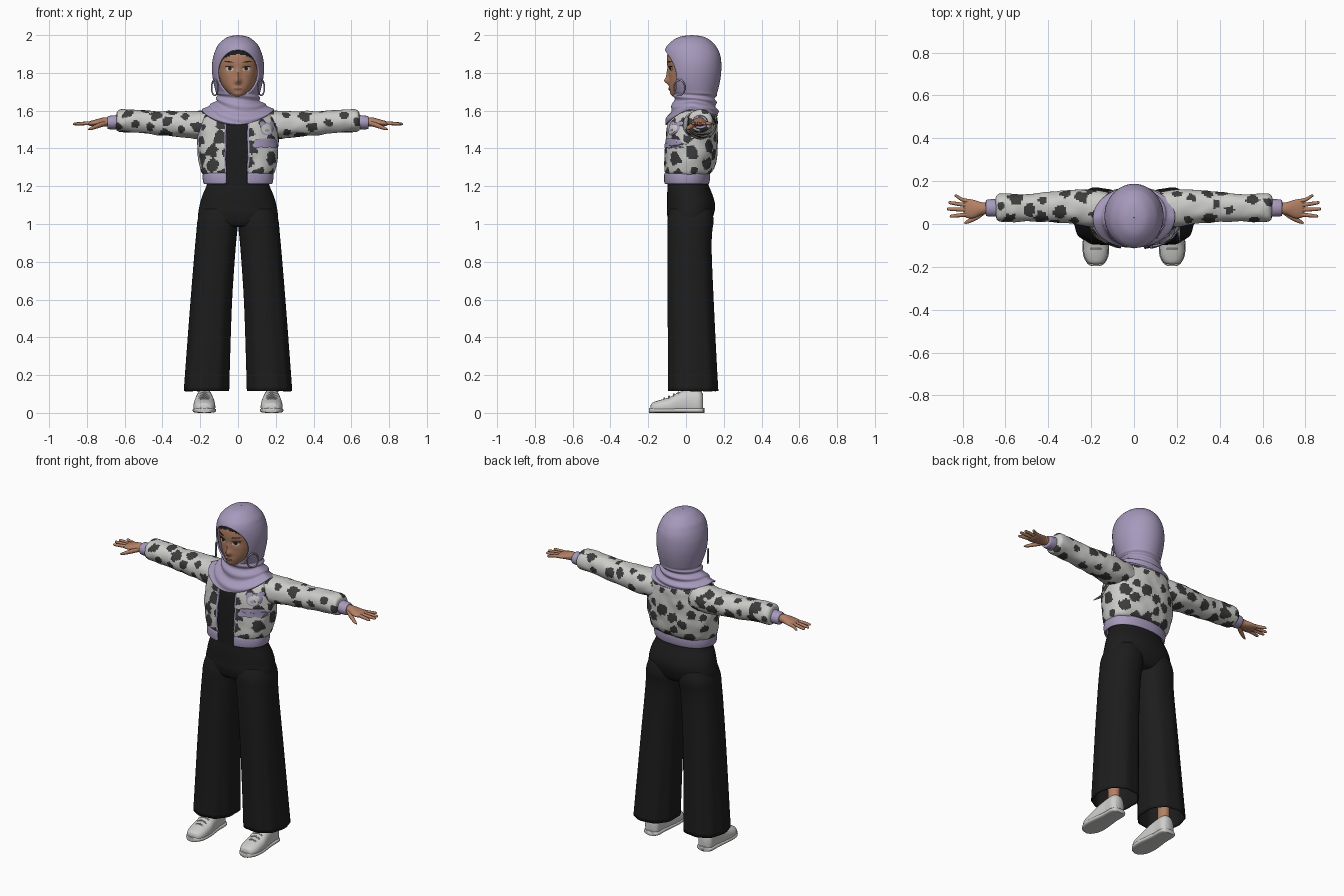
import bpy, bmesh, math, random
from mathutils import Vector, noise
from mathutils.bvhtree import BVHTree

if "Cube" in bpy.data.objects:
    bpy.data.objects.remove(bpy.data.objects["Cube"])

random.seed(4)


def material(name, r, g, b):
    m = bpy.data.materials.new(name)
    m.diffuse_color = (r, g, b, 1)
    m.use_nodes = True
    m.node_tree.nodes["Principled BSDF"].inputs["Base Color"].default_value = m.diffuse_color
    return m


LILAC = material("lilac", .38, .32, .50)
WHITE = material("jacket white", .60, .60, .58)
SPOT = material("spot grey", .045, .045, .045)
BLACK = material("black cloth", .012, .012, .012)
SKIN = material("skin", .45, .215, .13)
SHOE = material("shoe white", .62, .62, .61)
BROWN = material("eye brown", .03, .015, .01)
LIP = material("lip", .30, .11, .08)


def spline(rows, per):
    """Catmull-Rom samples through rows of numbers."""
    out = []
    for i in range(len(rows) - 1):
        a, b, c, d = (rows[min(max(k, 0), len(rows) - 1)] for k in range(i - 1, i + 3))
        for s in range(per):
            t = s / per
            out.append(tuple(.5 * (2 * q + (r - p) * t + (2 * p - 5 * q + 4 * r - e) * t * t
                                   + (3 * q - p - 3 * r + e) * t ** 3)
                             for p, q, r, e in zip(a, b, c, d)))
    return out + [tuple(rows[-1])]


def power(v, sq):
    return math.copysign(abs(v) ** sq, v)


def loft(name, rows, mats, axis='Z', n=32, sq=1, per=5, gap=None, cap=True,
         warp=None, mirror=False, thick=0, flip=False):
    """Ovals (w, centre u, centre v, radius u, radius v, ...) swept along an axis."""
    bm = bmesh.new()
    rings = []
    for row in spline(rows, per):
        w, cu, cv, ru, rv = row[:5]
        right, left = gap(w) if gap else (0, 0)
        a0 = math.asin(min(1, right / ru) ** (1 / sq))
        a1 = 2 * math.pi - math.asin(min(1, left / ru) ** (1 / sq))
        ring = []
        for j in range(n + 1):
            a = a0 + (a1 - a0) * j / n
            u, v = cu + ru * power(math.sin(a), sq), cv - rv * power(math.cos(a), sq)
            co = Vector({'X': (w, u, v), 'Y': (v, w, u), 'Z': (u, v, w)}[axis])
            if warp:
                co = warp(co, a, row)
            if flip:
                co.x = -co.x
            ring.append(bm.verts.new(co))
        rings.append(ring)
    for p, q in zip(rings, rings[1:]):
        for j in range(n):
            bm.faces.new((p[j], p[j + 1], q[j + 1], q[j]))
    if cap:
        bm.faces.new(rings[0][n - 1::-1])
        bm.faces.new(rings[-1][:n])
    bmesh.ops.remove_doubles(bm, verts=bm.verts, dist=1e-5)
    if flip:
        bmesh.ops.reverse_faces(bm, faces=bm.faces)
    return finish(name, bm, mats, mirror, thick)


def finish(name, bm, mats, mirror=False, thick=0):
    me = bpy.data.meshes.new(name)
    bm.to_mesh(me)
    bm.free()
    for m in mats:
        me.materials.append(m)
    ob = bpy.data.objects.new(name, me)
    bpy.context.collection.objects.link(ob)
    if thick:
        mod = ob.modifiers.new("thickness", 'SOLIDIFY')
        mod.thickness, mod.offset = thick, -1
    if mirror:
        ob.modifiers.new("mirror", 'MIRROR')
    return ob


def zrow(z, rx, yf, yb, *extra):
    return (z, 0, (yf + yb) / 2, rx, (yb - yf) / 2) + extra


def tree_of(ob):
    return BVHTree.FromPolygons([v.co for v in ob.data.vertices],
                                [p.vertices for p in ob.data.polygons])


def plate(name, mat, tree, x, z, rx, rz, tilt=0, sq=1, lift=.004, mirror=False, n=20):
    """Thin oval laid on the front of a surface."""
    bm = bmesh.new()
    rings = []
    for k, off in ((1, -.002), (1, lift), (.6, lift), (.2, lift)):
        ring = []
        for j in range(n):
            a = 2 * math.pi * j / n
            u, v = k * rx * power(math.cos(a), sq), k * rz * power(math.sin(a), sq)
            px = x + u * math.cos(tilt) - v * math.sin(tilt)
            pz = z + u * math.sin(tilt) + v * math.cos(tilt)
            hit = tree.ray_cast(Vector((px, -1, pz)), Vector((0, 1, 0)))[0]
            ring.append(bm.verts.new((px, (hit.y if hit else -.08) - off, pz)))
        rings.append(ring)
    for p, q in zip(rings, rings[1:]):
        for j in range(n):
            i = (j + 1) % n
            bm.faces.new((p[j], p[i], q[i], q[j]))
    bm.faces.new(rings[-1])
    return finish(name, bm, [mat], mirror)


def paint_spots(ob, index, spacing=.068):
    """Scatter irregular dark patches over the faces."""
    polys = list(ob.data.polygons)
    spots = []
    for p in random.sample(polys, min(len(polys), 1500)):
        if all((p.center - c).length > spacing for c, r in spots):
            spots.append((p.center.copy(), random.uniform(.018, .036)))
    for p in polys:
        wob = 1 + .45 * noise.noise(p.center * 38)
        if any((p.center - c).length * wob < r for c, r in spots):
            p.material_index = index


def wrinkle(co, a, row):
    return co + noise.noise_vector(co * 17) * .005


# trousers: wide pleated legs and hips
def leg_row(z, xi, xo, yf, yb):
    return (z, (xi + xo) / 2, (yf + yb) / 2, (xo - xi) / 2, (yb - yf) / 2)


def pleat(co, a, row):
    k = 1 + .022 * max(0, 1 - row[0]) * math.sin(9 * a)
    return Vector((row[1] + (co.x - row[1]) * k, row[2] + (co.y - row[2]) * k, co.z))


loft("trouser_leg", [leg_row(*r) for r in (
    (.115, .045, .285, -.095, .17), (.3, .04, .272, -.095, .16), (.6, .03, .25, -.097, .146),
    (.85, .014, .23, -.098, .136), (.95, .005, .221, -.098, .138), (1.02, -.002, .214, -.098, .146),
    (1.08, .0, .195, -.085, .135))], [BLACK], n=72, sq=.88, cap=False, warp=pleat,
    mirror=True, thick=.006)
loft("trouser_hips", [zrow(*r) for r in (
    (.985, .18, -.06, .10), (1.0, .205, -.085, .125), (1.05, .211, -.10, .147),
    (1.1, .203, -.10, .154), (1.15, .189, -.10, .142), (1.2, .168, -.097, .122),
    (1.235, .16, -.09, .112))], [BLACK], n=56, sq=.9)

# shoes with soles, laces and ankles
X = .178


def flat_bottom(co, a, row):
    co.z = max(co.z, .012)
    return co


loft("shoe", [(y, h * .42, X, h * .58, rx) for y, rx, h in (
    (-.188, .015, .035), (-.18, .038, .052), (-.145, .055, .066), (-.09, .058, .082),
    (-.04, .053, .108), (.02, .046, .124), (.07, .045, .122), (.09, .028, .10))],
    [SHOE], 'Y', 32, .85, warp=flat_bottom, mirror=True)
loft("shoe_sole", [(y, .013, X, .013, rx) for y, rx in (
    (-.197, .012), (-.188, .036), (-.15, .058), (-.09, .062), (0, .052), (.07, .05),
    (.092, .036), (.097, .015))], [SHOE], 'Y', 24, .6, mirror=True)
for i in range(4):
    y = -.115 + .025 * i
    z = .078 + .0105 * i
    loft("shoe_lace", [(X - .03, y, z - .012, .004, .004), (X, y, z, .004, .004),
                       (X + .03, y, z - .012, .004, .004)], [SHOE], 'X', 8, mirror=True)
loft("ankle", [(.1, X, .04, .03, .035), (.35, X, .04, .036, .042)], [SKIN], n=20, mirror=True)

# shirt under the open jacket
loft("shirt", [zrow(*r) for r in (
    (1.2, .155, -.097, .10), (1.3, .165, -.098, .125), (1.42, .17, -.096, .135),
    (1.52, .15, -.086, .13), (1.6, .08, -.05, .10))], [BLACK], n=48, sq=.85)


# jacket body, hem band and sleeves
def opening(z):
    return .05, .063


jacket = loft("jacket_body", [zrow(*r) for r in (
    (1.26, .178, -.106, .118), (1.275, .195, -.114, .138), (1.32, .205, -.116, .158),
    (1.40, .215, -.114, .166), (1.46, .215, -.107, .168), (1.52, .205, -.10, .168),
    (1.56, .19, -.086, .165), (1.6, .15, -.06, .152), (1.62, .10, -.03, .12))],
    [WHITE, SPOT, LILAC], n=150, sq=.88, per=9, gap=opening, cap=False, warp=wrinkle, thick=.01)
paint_spots(jacket, 1)
for p in jacket.data.polygons:          # front zip edging
    if p.center.y < -.03 and -.071 < p.center.x < .058:
        p.material_index = 2
loft("jacket_hem_band", [zrow(*r) for r in (
    (1.212, .178, -.112, .118), (1.216, .183, -.117, .123), (1.24, .187, -.119, .127),
    (1.266, .186, -.117, .127), (1.272, .18, -.11, .12))],
    [LILAC], n=90, sq=.88, gap=opening, cap=False, thick=.012)
for side in ("right", "left"):
    flip = side == "right"
    sleeve = loft("jacket_sleeve_" + side, [
        (.10, .065, 1.525, .082, .07), (.2, .072, 1.525, .088, .075), (.28, .08, 1.527, .08, .07),
        (.4, .078, 1.533, .069, .064), (.52, .076, 1.543, .065, .06), (.61, .076, 1.547, .066, .061),
        (.638, .076, 1.545, .058, .054), (.646, .076, 1.543, .038, .036)],
        [WHITE, SPOT], 'X', 64, .95, 12, warp=wrinkle, flip=flip)
    paint_spots(sleeve, 1)
loft("sleeve_cuff", [(.63, .075, 1.54, .04, .037), (.66, .075, 1.538, .041, .037),
                     (.688, .075, 1.537, .038, .034), (.692, .075, 1.537, .03, .026)],
     [LILAC], 'X', 32, mirror=True)

# chest pocket frill and round bear badge
tree = tree_of(jacket)
plate("pocket_flap", LILAC, tree, .145, 1.432, .06, .02, sq=.5, lift=.008)
for x in (.1, .145, .19):
    plate("pocket_frill", LILAC, tree, x, 1.417, .026, .016, lift=.009)
for x in (.13, .178):
    plate("badge_ear", LILAC, tree, x, 1.53, .014, .014, lift=.005)
plate("badge_border", LILAC, tree, .154, 1.503, .036, .034, lift=.005)
plate("badge_face", WHITE, tree, .154, 1.503, .028, .026, lift=.007)
plate("badge_muzzle", LILAC, tree, .154, 1.495, .012, .009, lift=.009)

# hands
loft("palm", [(.67, .075, 1.54, .025, .022), (.71, .072, 1.54, .029, .024),
              (.75, .07, 1.536, .043, .018), (.782, .073, 1.532, .044, .013),
              (.795, .073, 1.531, .034, .006)], [SKIN], 'X', 24, mirror=True)
for name, y0, xt, yt in (("little", .105, .838, .132), ("ring", .086, .866, .10),
                         ("middle", .066, .873, .07), ("index", .045, .86, .036)):
    loft(name + "_finger", [(.76, y0, 1.534, .009, .009), (.8, y0 * .7 + yt * .3, 1.533, .0095, .0095),
                            (xt - .01, yt * .92 + y0 * .08, 1.53, .0075, .0075),
                            (xt, yt, 1.529, .002, .002)], [SKIN], 'X', 12, mirror=True)
loft("thumb", [(.695, .06, 1.535, .014, .014), (.735, .033, 1.522, .015, .013),
               (.775, .012, 1.507, .01, .009), (.794, .004, 1.501, .002, .002)],
     [SKIN], 'X', 14, mirror=True)


# face with nose, lips and eye sockets
def bump(co, x, z, sx, sz):
    return math.exp(-((co.x - x) / sx) ** 2 - ((co.z - z) / sz) ** 2)


def features(co, a, row):
    if co.y < 0:
        co.y -= .024 * bump(co, 0, 1.757, .015, .018) + .012 * bump(co, 0, 1.79, .011, .028)
        co.y -= .006 * bump(co, 0, 1.716, .022, .012) + .004 * bump(co, 0, 1.688, .025, .012)
        co.y += .007 * (bump(co, .045, 1.822, .024, .018) + bump(co, -.045, 1.822, .024, .018))
    return co


face = loft("face", [zrow(*r) for r in (
    (1.665, .02, -.05, .05), (1.675, .036, -.068, .07), (1.69, .052, -.079, .09),
    (1.715, .072, -.085, .11), (1.745, .088, -.088, .12), (1.785, .1, -.091, .13),
    (1.82, .105, -.096, .14), (1.86, .106, -.101, .14), (1.9, .102, -.098, .14),
    (1.935, .085, -.08, .12), (1.95, .06, -.05, .1))], [SKIN, BLACK], n=80, sq=.92, per=6, warp=features)
for p in face.data.polygons:            # undercap edge above the forehead
    if p.center.z > 1.897 - 4 * p.center.x ** 2:
        p.material_index = 1
tree = tree_of(face)
plate("eye_white", SHOE, tree, .044, 1.821, .021, .011, .1, lift=.002, mirror=True)
plate("iris", BROWN, tree, .043, 1.822, .0095, .0105, lift=.0035, mirror=True)
plate("eyelash", BROWN, tree, .046, 1.833, .024, .0035, .1, lift=.004, mirror=True)
plate("eyebrow", BROWN, tree, .05, 1.859, .026, .0035, .12, lift=.002, mirror=True)
plate("lips", LIP, tree, 0, 1.715, .022, .007, lift=.002)


# headscarf: hood with an oval opening, draped over the shoulders
def hood_opening(z):
    t = (z - 1.80) / .122
    w = .108 * math.sqrt(max(0, 1 - t * t))
    return w, w


def drape(co, a, row):
    c = math.cos(a)
    co.z -= row[5] * (.077 * max(0, c) ** 1.5 + .03 * max(0, -c))
    if row[0] < 1.70:                   # soft neck folds
        f = .006 * math.sin(a * 2 + row[0] * 210) * min(1, (1.70 - row[0]) / .03)
        co.x += f * math.sin(a)
        co.y -= f * c
    return co


loft("headscarf", [zrow(*r) for r in (
    (1.605, .187, -.115, .174, 1), (1.612, .18, -.112, .172, .95), (1.63, .15, -.092, .165, .7),
    (1.648, .124, -.075, .158, .4), (1.664, .113, -.066, .157, .15), (1.678, .112, -.066, .16, 0),
    (1.70, .118, -.075, .167, 0), (1.75, .13, -.10, .179, 0), (1.80, .137, -.11, .186, 0),
    (1.85, .137, -.115, .187, 0), (1.89, .130, -.117, .182, 0), (1.922, .119, -.112, .17, 0),
    (1.95, .104, -.095, .152, 0), (1.98, .072, -.058, .118, 0), (1.994, .042, -.02, .082, 0),
    (2.0, .002, .028, .032, 0))], [LILAC], n=80, per=7, gap=hood_opening, cap=False,
    warp=drape, thick=.009)

# hoop earrings
bpy.ops.mesh.primitive_torus_add(major_radius=.034, minor_radius=.004, major_segments=32,
                                 minor_segments=8)
hoop = bpy.context.object
hoop.name = "earring"
for v in hoop.data.vertices:
    x, y, z = v.co
    v.co = Vector((.123 + x * .5 - z * .85, -.035 + x * .85 + z * .5, 1.722 + y * 1.2))
hoop.data.materials.append(LILAC)
hoop.modifiers.new("mirror", 'MIRROR')

bpy.ops.object.select_all(action='SELECT')
bpy.context.view_layer.objects.active = hoop
bpy.ops.object.shade_smooth_by_angle(angle=math.radians(50))
